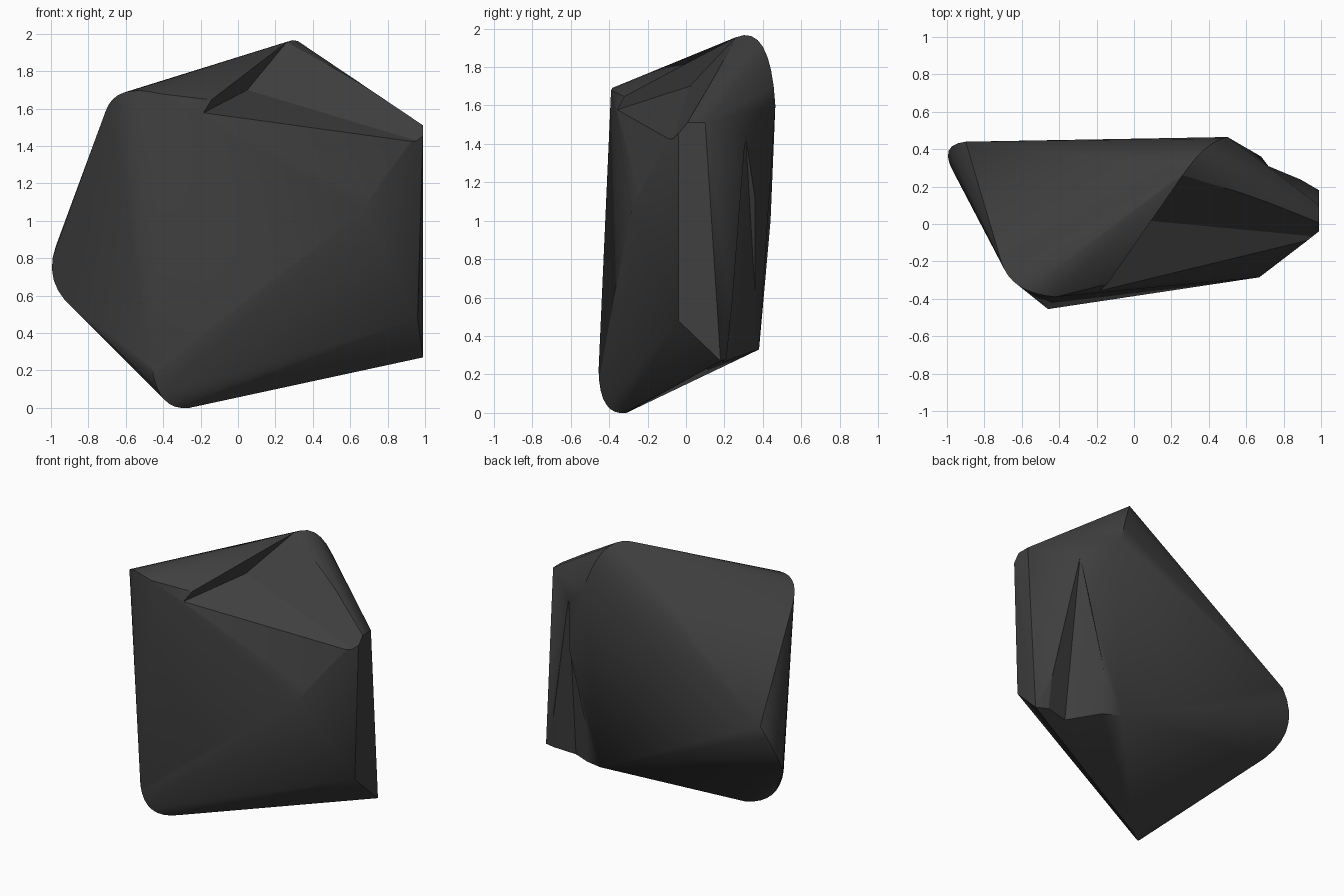
import bpy
import bmesh
from mathutils import Vector

default = bpy.data.objects.get("Cube")
if default:
    bpy.data.objects.remove(default, do_unlink=True)


def arc(start, corner, end, steps=8):
    """Points along a rounded corner."""
    a, b, c = Vector(start), Vector(corner), Vector(end)
    ts = [i / steps for i in range(steps + 1)]
    return [a * (1 - t) ** 2 + b * 2 * t * (1 - t) + c * t * t for t in ts]


def hull(name, points):
    """Convex solid wrapped around the points."""
    bm = bmesh.new()
    for p in points:
        bm.verts.new(p)
    result = bmesh.ops.convex_hull(bm, input=bm.verts)
    loose = {v for v in result["geom_interior"] if isinstance(v, bmesh.types.BMVert)}
    bmesh.ops.delete(bm, geom=list(loose), context="VERTS")
    bmesh.ops.recalc_face_normals(bm, faces=bm.faces)
    mesh = bpy.data.meshes.new(name)
    bm.to_mesh(mesh)
    bm.free()
    obj = bpy.data.objects.new(name, mesh)
    bpy.context.collection.objects.link(obj)
    return obj


def carve(target, cutter):
    """Subtract the cutter, then discard it."""
    cutter.hide_render = True
    mod = target.modifiers.new("carve", "BOOLEAN")
    mod.operation = "DIFFERENCE"
    mod.solver = "EXACT"
    mod.object = cutter
    bpy.ops.object.modifier_apply(modifier=mod.name)
    bpy.data.objects.remove(cutter, do_unlink=True)


# Rock body: four worn corners plus the crisp ones
shoulder = arc((-0.71, -0.20, 1.58), (-0.66, -0.37, 1.74), (-0.42, -0.39, 1.68))
peak = arc((0.26, 0.26, 1.955), (0.38, 0.44, 2.03), (0.50, 0.465, 1.60))
side_tip = arc((-0.90, 0.44, 1.0), (-1.10, 0.42, 0.72), (-0.88, 0.16, 0.53))
foot = arc((-0.46, -0.455, 0.22), (-0.43, -0.45, -0.02), (-0.26, -0.31, 0.0))
ledge = Vector((-0.18, -0.35, 1.58))
upper_right = Vector((0.99, -0.04, 1.51))
crisp = [
    ledge, upper_right, (0.99, 0.10, 1.51), (0.90, -0.07, 1.44),
    (0.67, -0.285, 1.05), (0.71, -0.25, 1.14),
    (0.96, -0.04, 0.48), (0.99, 0.18, 0.27), (0.42, 0.38, 0.33),
]
rock = hull("rock", shoulder + peak + side_tip + foot + crisp)
bpy.context.view_layer.objects.active = rock
rock.select_set(True)

# Chipped hollow at the upper front
pit = Vector((0.05, 0.02, 1.70))
rim = [ledge, peak[0], Vector((0.90, -0.06, 1.445))]
carve(rock, hull("front_chip", [pit] + [pit + (p - pit) * 2 for p in rim]))

# Shallow groove down the back right
carve(rock, hull("back_groove", [
    (0.75, 0.17, 0.1), (0.97, 0.20, 0.1), (0.45, 0.39, 0.1),
    (0.72, 0.31, 1.45), (0.90, 0.60, 0.1), (0.90, 0.50, 1.45),
]))

# Dark stone
stone = bpy.data.materials.new("dark_stone")
stone.use_nodes = True
colour = (0.05, 0.05, 0.05, 1)
stone.diffuse_color = colour
shader = stone.node_tree.nodes["Principled BSDF"]
shader.inputs["Base Color"].default_value = colour
shader.inputs["Roughness"].default_value = 0.9
rock.data.materials.clear()
rock.data.materials.append(stone)
for face in rock.data.polygons:
    face.material_index = 0
bpy.ops.object.shade_smooth_by_angle(angle=0.4)
